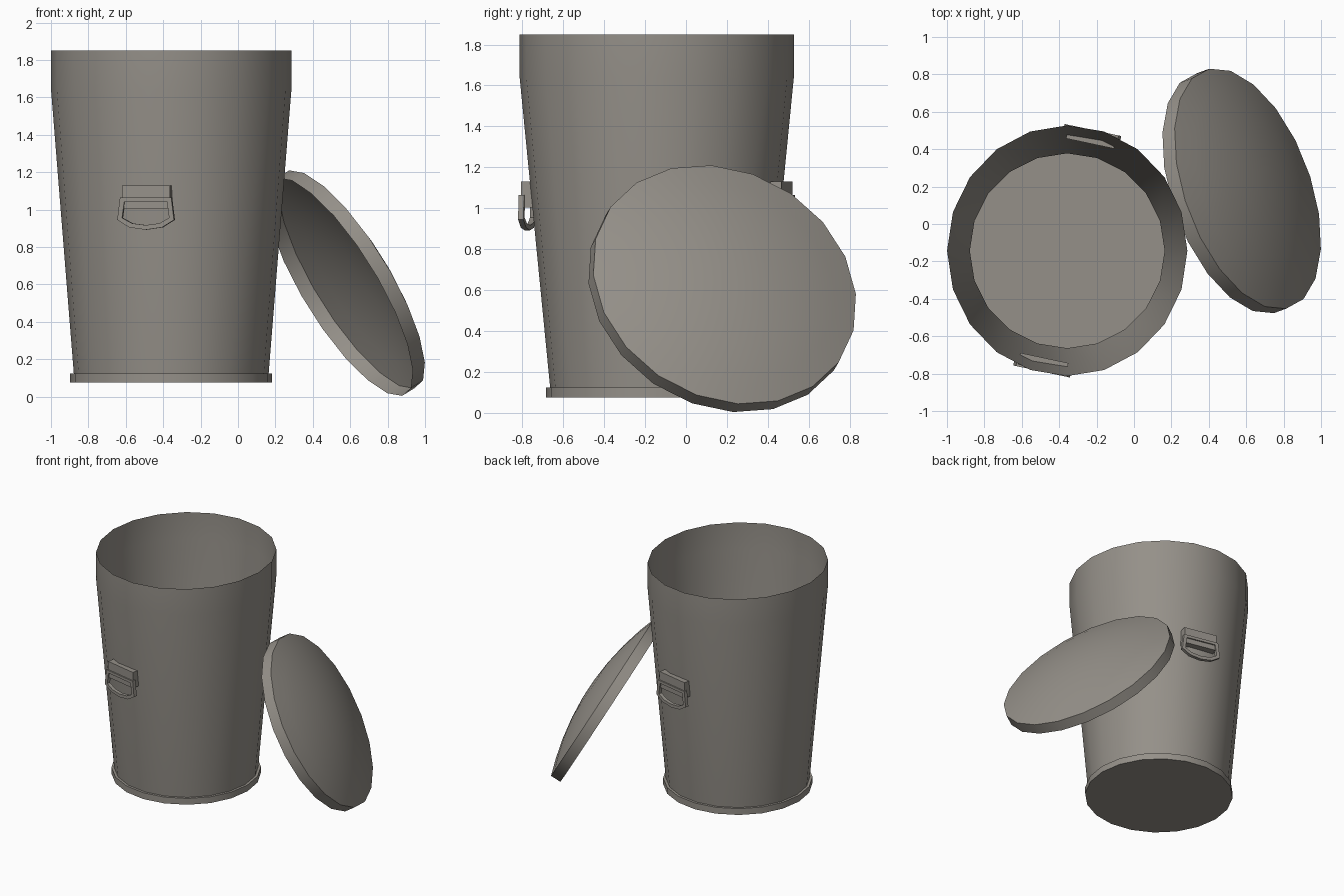
import bpy, bmesh, math
from mathutils import Vector

if "Cube" in bpy.data.objects:
    bpy.data.objects.remove(bpy.data.objects["Cube"])

SIDES = 20
metal = bpy.data.materials.new("warm grey metal")
metal.diffuse_color = (0.30, 0.28, 0.25, 1)
metal.use_nodes = True
metal.node_tree.nodes["Principled BSDF"].inputs["Base Color"].default_value = metal.diffuse_color
CAN = Vector((-0.357, -0.143, 0))


def finish(name, bm, smooth=True):
    bmesh.ops.remove_doubles(bm, verts=bm.verts, dist=0.0005)
    me = bpy.data.meshes.new(name)
    bm.to_mesh(me)
    bm.free()
    ob = bpy.data.objects.new(name, me)
    bpy.context.collection.objects.link(ob)
    me.materials.append(metal)
    if smooth:
        bpy.ops.object.select_all(action='DESELECT')
        ob.select_set(True)
        bpy.context.view_layer.objects.active = ob
        bpy.ops.object.shade_smooth_by_angle(angle=math.radians(35))
    return ob


def lathe(name, profile, origin, a, b, n, phase=0.0):
    """Spin (radius_a, radius_b, height) rings around axis n, cap the first ring."""
    bm = bmesh.new()
    rings = []
    for ra, rb, h in profile:
        ring = []
        for i in range(SIDES):
            t = phase + math.tau * i / SIDES
            ring.append(bm.verts.new(origin + a * ra * math.cos(t) + b * rb * math.sin(t) + n * h))
        rings.append(ring)
    for r, s in zip(rings, rings[1:]):
        for i in range(SIDES):
            j = (i + 1) % SIDES
            bm.faces.new((r[i], r[j], s[j], s[i]))
    bm.faces.new(rings[0][::-1])
    return finish(name, bm)


X, Y, Z = Vector((1, 0, 0)), Vector((0, 1, 0)), Vector((0, 0, 1))

# open bin with flat floor, foot ring, tapered wall and straight collar
lathe("bin_body", [(0.54, 0.54, 0.075), (0.54, 0.54, 0.125), (0.521, 0.521, 0.125),
                   (0.6425, 0.67, 1.64), (0.6425, 0.67, 1.85)], CAN, X, Y, Z)

# leaning domed lid: rim opening faces the bin, dome faces away
n = Vector((0.814, 0.296, 0.5)).normalized()
a = (n * n.z - Z).normalized()
b = n.cross(a)
R, WALL, DOME = 0.675, 0.08, 0.12
dome = [(R * r, R * r, WALL + DOME * (1 - r * r)) for r in (0.12, 0.35, 0.6, 0.82, 1.0)]
lathe("lid", [(d[0], d[1], d[2]) for d in dome] + [(R, R, 0)],
      Vector((0.543, 0.165, 0.587)), -a, b, n, math.pi + math.radians(4.5))

# handles: a bracket block through the wall and a hanging ring, on both sides
ANG = math.radians(12)
HALF = [(0, 1.065), (0.14, 1.065), (0.155, 0.945), (0.09, 0.905), (0, 0.892)]
OUTLINE = HALF + [(-u, z) for u, z in HALF[-2:0:-1]]
INNER = [(u * 0.83, 0.985 + (z - 0.985) * 0.73) for u, z in OUTLINE]

for side, sign in (("front", 1), ("back", -1)):
    u_dir = Vector((math.cos(ANG), -math.sin(ANG), 0)) * sign
    v_dir = Vector((-math.sin(ANG), -math.cos(ANG), 0)) * sign

    def place(u, v, z):
        return CAN + u_dir * u + v_dir * v + Z * z

    # bracket block
    bm = bmesh.new()
    bmesh.ops.create_cube(bm, size=1)
    for vert in bm.verts:
        c = vert.co.copy()
        vert.co = place(c.x * 0.262, 0.618 - c.y * 0.064, 1.067 + c.z * 0.126)
    bmesh.ops.recalc_face_normals(bm, faces=bm.faces)
    finish(side + "_handle_bracket", bm, False)

    # hanging ring with square section
    bm = bmesh.new()
    loops = [[bm.verts.new(place(u, v, z)) for u, z in path]
             for path, v in ((OUTLINE, 0.633), (OUTLINE, 0.66), (INNER, 0.66), (INNER, 0.633))]
    count = len(OUTLINE)
    for k in range(4):
        p, q = loops[k], loops[(k + 1) % 4]
        for i in range(count):
            j = (i + 1) % count
            bm.faces.new((p[i], p[j], q[j], q[i]))
    bmesh.ops.recalc_face_normals(bm, faces=bm.faces)
    finish(side + "_handle_ring", bm)
